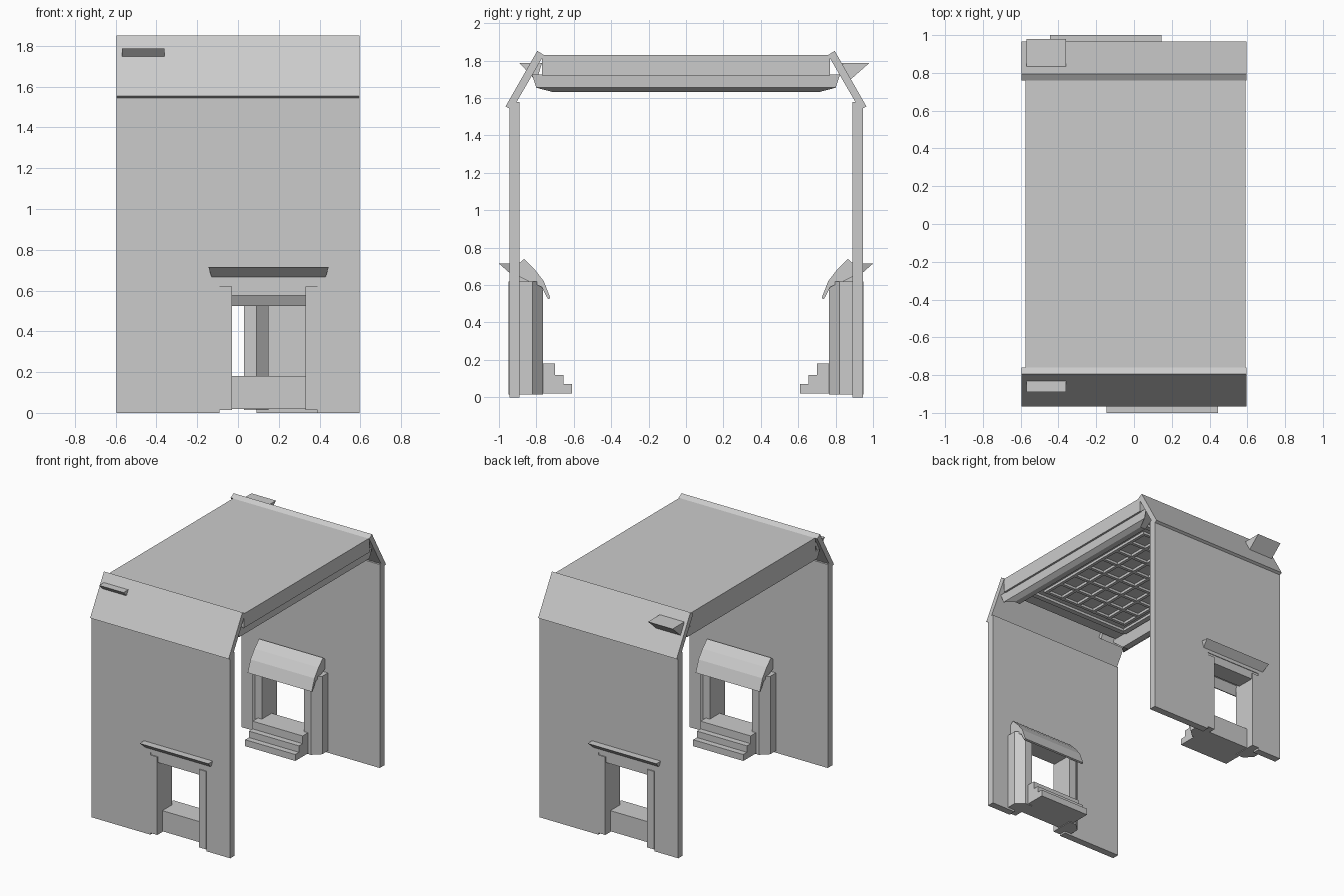
import bpy, bmesh
from mathutils import Matrix, Vector

if "Cube" in bpy.data.objects:
    bpy.data.objects.remove(bpy.data.objects["Cube"])

TURN = Matrix.Rotation(3.14159265, 4, 'Z')
MAP = {'x': lambda u, v, t: (t, u, v),   # profile in y,z
       'y': lambda u, v, t: (u, t, v),   # profile in x,z
       'z': lambda u, v, t: (u, v, t)}   # profile in x,y


def prism(name, pts, axis, a, b, twin=True, edit=None):
    """Extrude a profile from a to b; twin adds the half-turn copy."""
    bm = bmesh.new()
    lo = [bm.verts.new(MAP[axis](u, v, a)) for u, v in pts]
    hi = [bm.verts.new(MAP[axis](u, v, b)) for u, v in pts]
    n = len(pts)
    bm.faces.new(lo)
    bm.faces.new(hi[::-1])
    for i in range(n):
        j = (i + 1) % n
        bm.faces.new((lo[i], hi[i], hi[j], lo[j]))
    if edit:
        edit(bm)
    bmesh.ops.recalc_face_normals(bm, faces=bm.faces)
    me = bpy.data.meshes.new(name)
    bm.to_mesh(me)
    bm.free()
    for k in range(2 if twin else 1):
        m = me if k == 0 else me.copy()
        if k:
            m.transform(TURN)
        o = bpy.data.objects.new(("back_" if k else "front_") + name if twin else name, m)
        bpy.context.collection.objects.link(o)


def box(name, x0, x1, y0, y1, z0, z1, twin=True):
    prism(name, [(x0, y0), (x1, y0), (x1, y1), (x0, y1)], 'z', z0, z1, twin)


CX = 0.15   # doorway centre on the front wall
W = 0.595   # half width of the building

# walls with a doorway notch
prism("wall", [(-W, 0), (-0.09, 0), (-0.09, 0.64), (0.39, 0.64), (0.39, 0),
               (W, 0), (W, 1.58), (-W, 1.58)], 'y', -0.945, -0.89)

# sloping roof slabs
prism("roof_slope", [(-0.965, 1.555), (-0.795, 1.852), (-0.76, 1.83), (-0.93, 1.537)],
      'x', -W, W)

# door jambs with splayed inner flanges
jamb = [(0.18, -0.948), (0.24, -0.948), (0.24, -0.89), (0.30, -0.89),
        (0.30, -0.82), (0.24, -0.765), (0.18, -0.765)]
for side, s in (("right", 1), ("left", -1)):
    prism(f"{side}_door_jamb", [(CX + s * u, v) for u, v in jamb], 'z', 0.015, 0.62)

# lintel over the doorway
box("door_lintel", CX - 0.24, CX + 0.24, -0.94, -0.80, 0.575, 0.65)

# steps on the inner side
prism("door_steps", [(-0.885, 0.02), (-0.61, 0.02), (-0.61, 0.07), (-0.655, 0.07), (-0.655, 0.12),
                     (-0.70, 0.12), (-0.70, 0.18), (-0.885, 0.18)],
      'x', CX - 0.215, CX + 0.215)


# outer hood, tapering downwards
def taper(bm):
    for v in bm.verts:
        if v.co.z < 0.7:
            v.co.x = CX + (v.co.x - CX) * 0.92


prism("outer_hood", [(-1.0, 0.715), (-0.90, 0.715), (-0.90, 0.625), (-0.915, 0.64)],
      'x', CX - 0.295, CX + 0.295, edit=taper)

# inner curved awning
prism("inner_awning", [(-0.90, 0.71), (-0.865, 0.74), (-0.81, 0.685), (-0.76, 0.62), (-0.725, 0.53),
                       (-0.738, 0.525), (-0.772, 0.59), (-0.84, 0.62), (-0.90, 0.65)],
      'x', CX - 0.275, CX + 0.275)

# roof deck and the beams along its open sides
box("roof_deck", -0.575, 0.59, -0.77, 0.77, 1.72, 1.83, False)


def slant(bm):
    for v in bm.verts:
        if v.co.z < 1.64:
            v.co.y *= 0.89
        elif v.co.z > 1.7:
            v.co.y *= 1.03


prism("edge_beam", [(0.575, 1.725), (0.57, 1.655), (0.535, 1.632), (0.49, 1.632), (0.47, 1.725)],
      'y', -0.80, 0.80, edit=slant)

# coffered ceiling: frame and lattice
PX, PY = 0.44, 0.64
box("ceiling_frame_side", -PX - 0.02, -PX + 0.02, -PY, PY, 1.70, 1.725)
box("ceiling_frame_end", -PX, PX, -PY - 0.02, -PY + 0.02, 1.70, 1.725)
NX, NY = 5, 7
for i in range(NX + 1):
    x = -0.37 + 0.74 * i / NX
    box(f"ceiling_rib_long_{i}", x - 0.012, x + 0.012, -0.562, 0.562, 1.70, 1.725, False)
for j in range(NY + 1):
    y = -0.55 + 1.1 * j / NY
    box(f"ceiling_rib_cross_{j}", -0.382, 0.382, y - 0.012, y + 0.012, 1.702, 1.725, False)

# wedge dormers, both near the left end
prism("front_dormer", [(-0.89, 1.787), (-0.77, 1.787), (-0.80, 1.69)], 'x', -0.57, -0.36, False)
prism("back_dormer", [(0.98, 1.787), (0.835, 1.787), (0.87, 1.69)], 'x', -0.57, -0.36, False)
